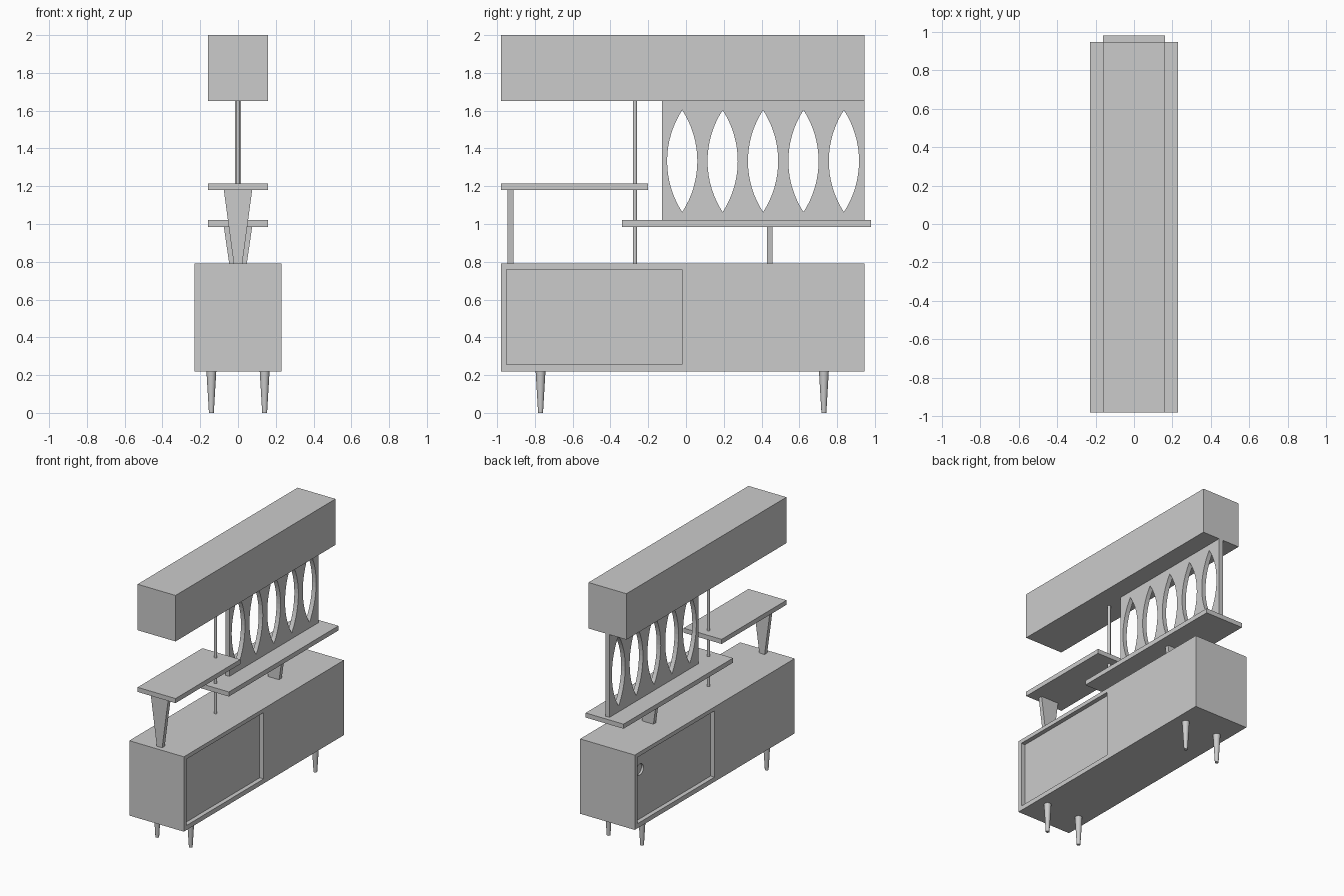
import bpy, bmesh, math
from mathutils import Matrix

if "Cube" in bpy.data.objects:
    bpy.data.objects.remove(bpy.data.objects["Cube"])

MID_Y = -0.0175  # centre of the cabinet along y


def add_mesh(name, bm):
    bmesh.ops.recalc_face_normals(bm, faces=bm.faces)
    me = bpy.data.meshes.new(name)
    bm.to_mesh(me)
    bm.free()
    ob = bpy.data.objects.new(name, me)
    bpy.context.collection.objects.link(ob)
    return ob


def block(name, x, y, z, base=1.0):
    """Box from (min, max) ranges; base scales the bottom width in x."""
    bm = bmesh.new()
    bmesh.ops.create_cube(bm, size=1)
    for v in bm.verts:
        k = base if v.co.z < 0 else 1.0
        v.co = [(r[0] + r[1]) / 2 + c * (r[1] - r[0]) * s
                for r, c, s in zip(([*x], [*y], [*z]), v.co, (k, 1, 1))]
    return add_mesh(name, bm)


def rod(name, loc, r_low, r_high, height, axis="Z", sides=20):
    """Round tapered rod centred on loc."""
    bm = bmesh.new()
    rot = Matrix.Rotation(math.pi / 2, 4, "Y") if axis == "X" else Matrix()
    bmesh.ops.create_cone(bm, cap_ends=True, segments=sides, radius1=r_low,
                          radius2=r_high, depth=height,
                          matrix=Matrix.Translation(loc) @ rot)
    for f in bm.faces:
        f.smooth = len(f.verts) == 4
    for e in bm.edges:
        e.smooth = all(f.smooth for f in e.link_faces)
    return add_mesh(name, bm)


def cut(target, cutter):
    mod = target.modifiers.new(cutter.name, "BOOLEAN")
    mod.operation = "DIFFERENCE"
    mod.solver = "EXACT"
    mod.object = cutter
    cutter.hide_render = True
    bpy.context.view_layer.objects.active = target
    bpy.ops.object.modifier_apply(modifier=mod.name)
    bpy.data.objects.remove(cutter)


# Lower cabinet with a recessed sliding door on each side
cabinet = block("lower_cabinet", (-0.23, 0.23), (-0.98, 0.945), (0.22, 0.79))
cut(cabinet, block("right_recess", (0.197, 0.3), (-0.95, -0.02), (0.255, 0.76)))
cut(cabinet, block("left_recess", (-0.3, -0.197), (-0.015, 0.915), (0.255, 0.76)))
cut(cabinet, rod("finger_pull", (-0.2, 0.835, 0.63), 0.042, 0.042, 0.04, "X"))

# Tapered legs
for sx in (-1, 1):
    for y, label in ((-0.77, "front"), (0.73, "back")):
        side = "left" if sx < 0 else "right"
        rod(f"{label}_{side}_leg", (sx * 0.141, y, 0.11), 0.013, 0.026, 0.22)

# Upper cabinet
block("upper_cabinet", (-0.16, 0.16), (-0.98, 0.945), (1.65, 2.0))

# Two overlapping shelves
block("high_shelf", (-0.16, 0.16), (-0.98, -0.2), (1.18, 1.215))
block("low_shelf", (-0.16, 0.16), (-0.338, 0.98), (0.985, 1.02))

# Tapered shelf supports and the pole
block("high_shelf_support", (-0.075, 0.075), (-0.945, -0.914), (0.79, 1.18), 0.3)
block("low_shelf_support", (-0.075, 0.075), (0.428, 0.459), (0.79, 0.985), 0.62)
rod("pole", (0, -0.27, 1.22), 0.0115, 0.0115, 0.86)

# Screen panel with five pointed oval openings
curve = bpy.data.curves.new("screen_outline", "CURVE")
curve.dimensions = "2D"
curve.fill_mode = "BOTH"
curve.extrude = 0.017


def loop(points):
    sp = curve.splines.new("POLY")
    sp.points.add(len(points) - 1)
    for p, (u, v) in zip(sp.points, points):
        p.co = (u, v, 0, 1)
    sp.use_cyclic_u = True


loop([(-0.128, 1.02), (0.945, 1.02), (0.945, 1.65), (-0.128, 1.65)])
half_w, half_h, steps = 0.08, 0.27, 16
radius = (half_w ** 2 + half_h ** 2) / (2 * half_w)
sweep = math.asin(half_h / radius)
for i in range(5):
    cy, cz = -0.02 + i * 0.214, 1.333
    arc = []
    for j in range(steps):
        a = -sweep + 2 * sweep * j / steps
        arc.append((radius * math.cos(a) - radius + half_w, radius * math.sin(a)))
    loop([(cy + u, cz + v) for u, v in arc] + [(cy - u, cz - v) for u, v in arc])

source = bpy.data.objects.new("screen_curve", curve)
bpy.context.collection.objects.link(source)
mesh = bpy.data.meshes.new_from_object(
    source.evaluated_get(bpy.context.evaluated_depsgraph_get()))
bpy.data.objects.remove(source)
mesh.transform(Matrix(((0, 0, 1, 0), (1, 0, 0, 0), (0, 1, 0, 0), (0, 0, 0, 1))))
for poly in mesh.polygons:
    poly.use_smooth = False
screen = bpy.data.objects.new("screen_panel", mesh)
bpy.context.collection.objects.link(screen)
